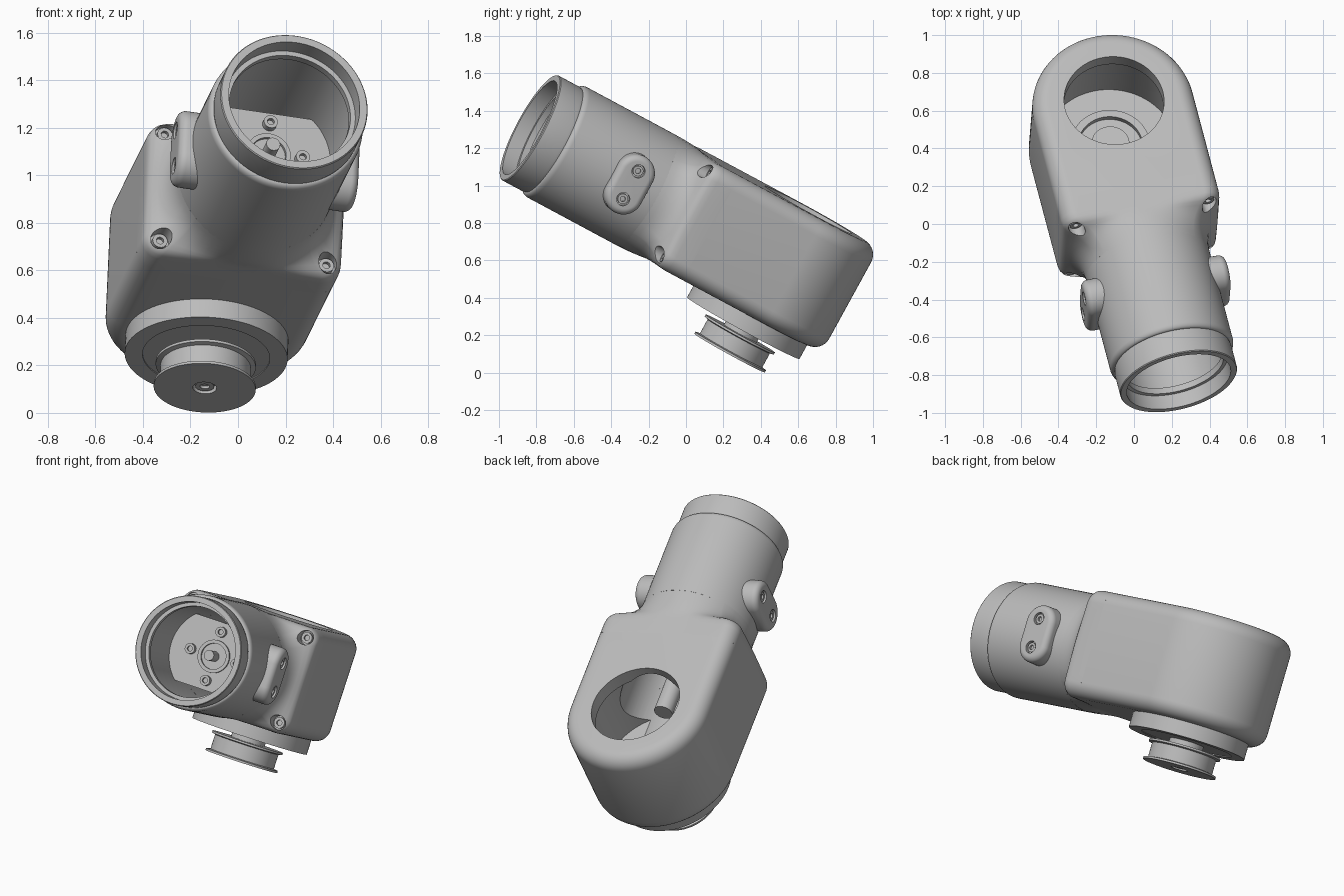
import bpy, bmesh
from math import cos, sin, pi, atan2
from mathutils import Matrix, Vector

if "Cube" in bpy.data.objects:
    bpy.data.objects.remove(bpy.data.objects["Cube"])

grey = bpy.data.materials.new("housing grey")
grey.use_nodes = True
COLOUR = (0.5, 0.5, 0.5, 1)
grey.diffuse_color = COLOUR
grey.node_tree.nodes["Principled BSDF"].inputs["Base Color"].default_value = COLOUR

# Assembly frame: local x runs out along the tube, local z up the output axis
along = Vector((0.228, -0.858, 0.4605)).normalized()
up = Vector((0.04, 0.48, 0.876))
up = (up - along * up.dot(along)).normalized()
side = up.cross(along)
FRAME = Matrix((along, side, up)).transposed().to_4x4()
FRAME.translation = (-0.118, 0.501, 0.593)

HALF_W, HALF_H, FILLET, SEAM, TUBE_R, BORE_R = 0.43, 0.318, 0.085, 0.52, 0.335, 0.27


def loft(name, rings, closed=False):
    """Skin a list of equal-length point rings; cap the ends unless closed."""
    bm = bmesh.new()
    loops = [[bm.verts.new(p) for p in ring] for ring in rings]
    pairs = list(zip(loops, loops[1:]))
    if closed:
        pairs.append((loops[-1], loops[0]))
    for r, s in pairs:
        for i in range(len(r)):
            j = (i + 1) % len(r)
            bm.faces.new((r[i], r[j], s[j], s[i]))
    if not closed:
        bm.faces.new(loops[0])
        bm.faces.new(loops[-1])
    bmesh.ops.remove_doubles(bm, verts=bm.verts, dist=1e-5)
    bmesh.ops.dissolve_degenerate(bm, edges=bm.edges, dist=1e-5)
    bmesh.ops.recalc_face_normals(bm, faces=bm.faces)
    mesh = bpy.data.meshes.new(name)
    bm.to_mesh(mesh)
    bm.free()
    mesh.materials.append(grey)
    ob = bpy.data.objects.new(name, mesh)
    bpy.context.collection.objects.link(ob)
    ob.matrix_world = FRAME
    return ob


def circle(r, n):
    return [(r * cos(2 * pi * i / n), r * sin(2 * pi * i / n)) for i in range(n)]


def lathe(name, profile, axis="z", centre=(0, 0, 0), closed=False, n=96):
    """Revolve (radius, height) points about a local axis through centre."""
    def place(u, v, h):
        p = {"z": (u, v, h), "x": (h, u, v), "y": (v, h, u)}[axis]
        return Vector(p) + Vector(centre)
    rings = [[place(u, v, h) for u, v in circle(max(r, 1e-7), n)] for r, h in profile]
    return loft(name, rings, closed)


def cylinder(name, r, h0, h1, axis="z", centre=(0, 0, 0), n=48):
    return loft(name, [[Vector(centre) + Vector({"z": (u, v, h), "x": (h, u, v), "y": (v, h, u)}[axis])
                        for u, v in circle(r, n)] for h in (h0, h1)])


def cut(ob, cutter):
    cutter.hide_render = True
    mod = ob.modifiers.new("cut", "BOOLEAN")
    mod.operation, mod.solver, mod.object = "DIFFERENCE", "EXACT", cutter
    bpy.context.view_layer.objects.active = ob
    bpy.ops.object.modifier_apply(modifier=mod.name)
    bpy.data.objects.remove(cutter)


def screw(name, r, base, top, axis, centre):
    """Cap screw with a socket."""
    lathe(name, [(0, base), (r, base), (r, top), (r * 0.5, top), (r * 0.5, (base + top) / 2),
                 (0, (base + top) / 2)], axis, centre, n=24)


# Gear housing: round back, straight sides, filleted top and bottom
def housing_ring(inset, z):
    r = HALF_W - inset
    arc = [(-r * sin(pi * i / 64), r * cos(pi * i / 64), z) for i in range(65)]
    return [(SEAM, r, z)] + arc + [(SEAM, -r, z)]


quarter = [pi / 2 * i / 8 for i in range(9)]
lower = [(FILLET * (1 - sin(t)), -HALF_H + FILLET * (1 - cos(t))) for t in quarter]
housing = loft("gear_housing", [housing_ring(d, z) for d, z in lower]
               + [housing_ring(d, -z) for d, z in reversed(lower)])
cut(housing, lathe("chamber_cutter", [(0, -0.2), (0.35, -0.2), (0.35, 0.235), (0.265, 0.235),
                                      (0.265, 0.4), (0, 0.4)]))
cut(housing, cylinder("bore_cutter", BORE_R, 0.1, 0.6, "x", n=96))


# Front cover: rounded rectangle flaring into the round tube
def cover_outline():
    pts = []
    w, h = HALF_W - FILLET, HALF_H - FILLET
    for k, (sy, sz) in enumerate(((1, 1), (-1, 1), (-1, -1), (1, -1))):
        for i in range(13):
            t = pi / 2 * (k + i / 12)
            pts.append(Vector((sy * w + FILLET * cos(t), sz * h + FILLET * sin(t))))
        nxt = Vector(((-w, HALF_H), (-HALF_W, -h), (w, -HALF_H), (HALF_W, h))[k])
        start = pts[-1].copy()
        pts += [start.lerp(nxt, i / 12) for i in range(1, 12)]
    return pts


outline = cover_outline()


def round_ring(r, x):
    return [(x, *(p.normalized() * r)) for p in outline]


def flare_ring(x, f):
    return [(x, *p.lerp(p.normalized() * TUBE_R, f)) for p in outline]


flare = [(SEAM, 0), (0.61, 0), (0.64, 0.03), (0.66, 0.1), (0.675, 0.24), (0.69, 0.43), (0.705, 0.58),
         (0.725, 0.72), (0.75, 0.84), (0.78, 0.93), (0.81, 0.98), (0.84, 1)]
cover = loft("front_cover", [flare_ring(x, f) for x, f in flare]
             + [round_ring(BORE_R, 0.84), round_ring(BORE_R, SEAM)], closed=True)
for sy in (1, -1):
    for sz in (1, -1):
        spot = (0, sy * 0.36, sz * 0.255)
        cut(cover, cylinder("pocket_cutter", 0.042, 0.635, 0.9, "x", spot, 32))
        screw("cover_screw", 0.032, 0.625, 0.66, "x", spot)

# Motor tube with rounded shoulder, spigot and stepped mouth
shoulder = [(TUBE_R - 0.02 + 0.02 * cos(t), 1.385 + 0.03 * sin(t)) for t in quarter]
lathe("motor_tube", [(TUBE_R, 0.83)] + shoulder
      + [(0.318, 1.43), (0.318, 1.552), (0.314, 1.557), (0.283, 1.557), (0.283, 1.475), (0.262, 1.475),
         (0.262, 1.44), (BORE_R, 1.44), (BORE_R, 0.83)], "x", closed=True)


# Side lugs: upright rounded pads with two screws each
def lug_ring(inset, y):
    r, half = 0.105 - inset, 0.065
    ring = []
    for i in range(48):
        t = 2 * pi * (i + 0.5) / 48
        ring.append((1.01 + r * cos(t), y, r * sin(t) + (half if sin(t) > 0 else -half)))
    return ring


for name, s in (("left", 1), ("right", -1)):
    rim = [(0.035 * (1 - cos(t)), s * (0.355 + 0.035 * sin(t))) for t in quarter]
    lug = loft(name + "_lug", [lug_ring(0, s * 0.28)] + [lug_ring(d, y) for d, y in rim])
    for z in (0.085, -0.085):
        lo, hi = sorted((s * 0.365, s * 0.45))
        cut(lug, cylinder("lug_cutter", 0.036, lo, hi, "y", (1.01, 0, z), 32))
        screw(name + "_lug_screw", 0.028, s * 0.355, s * 0.382, "y", (1.01, 0, z))

# Motor face plate with two flats, hub, shaft and screws
loft("motor_plate", [[(x, u, max(-0.2, min(0.2, v))) for u, v in circle(BORE_R, 96)]
                     for x in (1.03, 1.07)])
lathe("motor_hub", [(0.075, 1.06), (0.095, 1.06), (0.095, 1.085), (0.075, 1.085)], "x", closed=True)
cylinder("motor_shaft", 0.03, 1.0, 1.17, "x")
cylinder("pinion", 0.055, 0.2, 1.04, "x")
for y, z in circle(0.145, 4):
    screw("plate_screw", 0.03, 1.065, 1.1, "x", (0, y, z))

# Output bearing and shaft end on the chamber floor
lathe("bearing_ring", [(0.17, -0.22), (0.21, -0.22), (0.21, -0.17), (0.17, -0.17)], closed=True)
cylinder("output_shaft", 0.1, -0.22, -0.15)

# Output flange below the housing
lathe("output_flange", [(0, -0.3), (0.343, -0.3), (0.343, -0.405), (0.268, -0.405), (0.268, -0.4),
                        (0, -0.4)])

# Flanged belt pulley with a centre bolt
lathe("pulley", [(0, -0.39), (0.1, -0.39), (0.1, -0.438), (0.211, -0.438), (0.211, -0.45),
                 (0.19, -0.455), (0.19, -0.54), (0.215, -0.545), (0.215, -0.557), (0.05, -0.557),
                 (0.05, -0.53), (0, -0.53)])
screw("pulley_bolt", 0.04, -0.525, -0.55, "z", (0, 0, 0))

# Smooth shading with crisp edges
bpy.ops.object.select_all(action="DESELECT")
for ob in bpy.context.collection.objects:
    if ob.type == "MESH":
        ob.select_set(True)
        bpy.context.view_layer.objects.active = ob
bpy.ops.object.shade_smooth_by_angle(angle=pi / 6)
